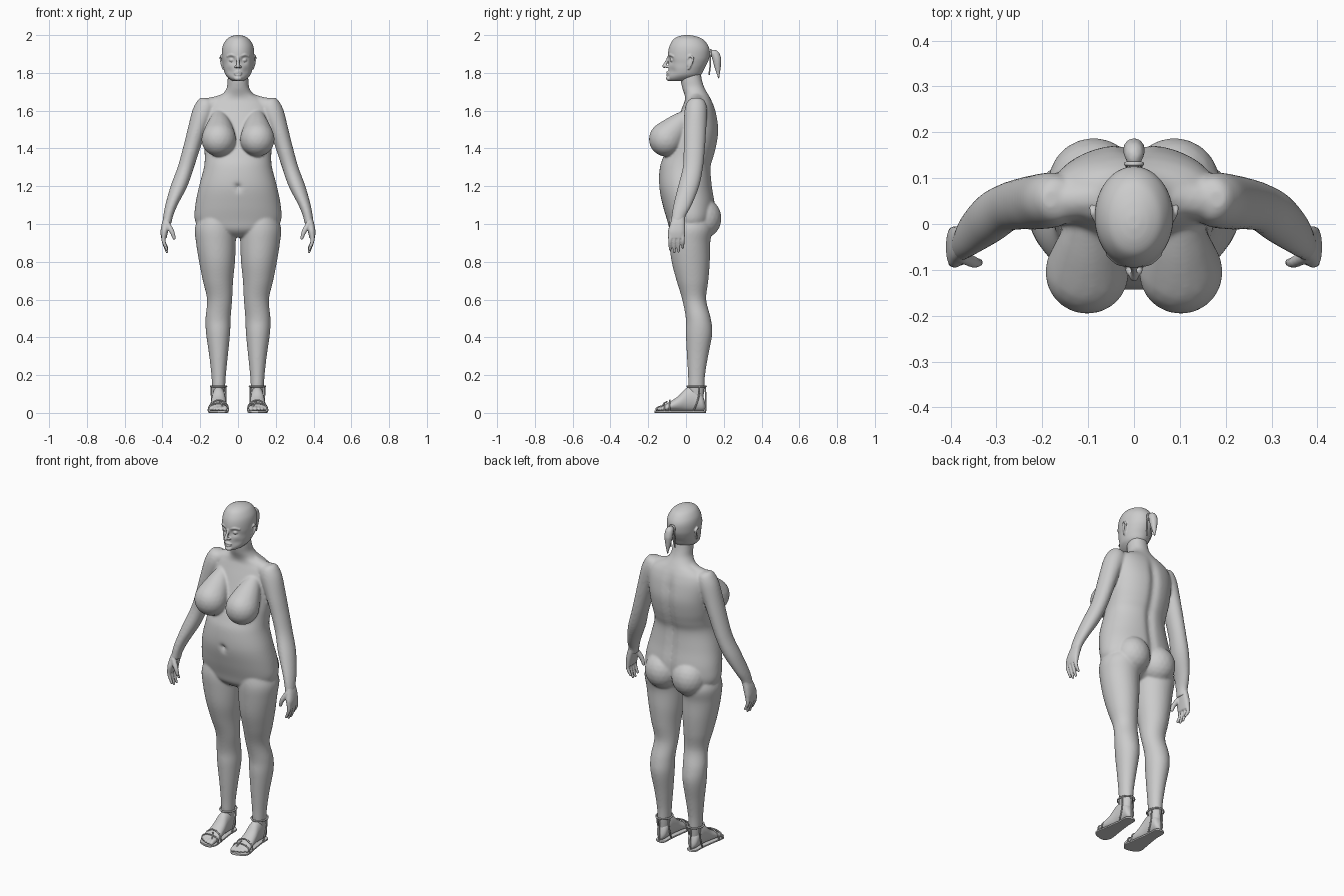
import bpy, bmesh, math
from mathutils import Vector, Matrix


def spline(keys, steps=5):
    """Catmull-Rom interpolation of equal-length tuples."""
    k = [Vector(p) for p in keys]
    out = []
    for i in range(len(k) - 1):
        a, b, c, d = k[max(i - 1, 0)], k[i], k[i + 1], k[min(i + 2, len(k) - 1)]
        for s in range(steps):
            t = s / steps
            m0, m1 = (c - a) / 2, (d - b) / 2
            out.append(b * (2*t**3 - 3*t**2 + 1) + m0 * (t**3 - 2*t**2 + t)
                       + c * (3*t**2 - 2*t**3) + m1 * (t**3 - t**2))
    return out + [k[-1]]


def loft(bm, keys, side=1, axis='z', power=2.0, n=48, shape=None, steps=5):
    """Rings (level, x0, x1, low, high) stacked along z or y."""
    prev = None
    for lv, x0, x1, lo, hi in spline(keys, steps):
        ring = []
        for j in range(n):
            c, s = math.cos(math.tau * j / n), math.sin(math.tau * j / n)
            u = (x0 + x1) / 2 + (x1 - x0) / 2 * math.copysign(abs(c) ** (2 / power), c)
            w = (lo + hi) / 2 + (hi - lo) / 2 * math.copysign(abs(s) ** (2 / power), s)
            p = Vector((u * side, w, lv) if axis == 'z' else (u * side, lv, w))
            if shape:
                p.y += shape(p)
            ring.append(bm.verts.new(p))
        if prev:
            for j in range(n):
                bm.faces.new((prev[j], prev[(j+1) % n], ring[(j+1) % n], ring[j]))
        else:
            bm.faces.new(ring)
        prev = ring
    bm.faces.new(prev)


def ball(bm, pos, radii, tilt=0, sub=3):
    m = Matrix.Translation(pos) @ Matrix.Rotation(tilt, 4, 'X') @ Matrix.Diagonal((*radii, 1))
    bmesh.ops.create_icosphere(bm, subdivisions=sub, radius=1, matrix=m)


def chain(bm, keys, side=1, steps=6, sub=2):
    """Rounded tapering limb swept through points (x, y, z, radius)."""
    for x, y, z, r in spline(keys, steps):
        ball(bm, (x * side, y, z), (r, r, r), 0, sub)


def finish(name, bm, voxel=0, smooth=0):
    bmesh.ops.recalc_face_normals(bm, faces=bm.faces)
    for f in bm.faces:
        f.smooth = True
    me = bpy.data.meshes.new(name)
    bm.to_mesh(me)
    bm.free()
    ob = bpy.data.objects.new(name, me)
    bpy.context.collection.objects.link(ob)
    if voxel:
        r = ob.modifiers.new("fuse", 'REMESH')
        r.mode, r.voxel_size, r.use_smooth_shade = 'VOXEL', voxel, True
        s = ob.modifiers.new("soften", 'SMOOTH')
        s.factor, s.iterations = 0.5, smooth
    return ob


def cord(name, paths, r, cyclic=False, sides=(1, -1)):
    cu = bpy.data.curves.new(name, 'CURVE')
    cu.dimensions, cu.bevel_depth, cu.bevel_resolution, cu.resolution_u = '3D', r, 2, 6
    for pts in paths:
        for sd in sides:
            sp = cu.splines.new('NURBS')
            sp.points.add(len(pts) - 1)
            for q, p in zip(sp.points, pts):
                q.co = (p[0] * sd, p[1], p[2], 1)
            sp.order_u, sp.use_cyclic_u, sp.use_endpoint_u = 3, cyclic, not cyclic
    ob = bpy.data.objects.new(name, cu)
    bpy.context.collection.objects.link(ob)


def sym(rows):
    return [(z, -w, w, a, b) for z, w, a, b in rows]


def bump(p, x, z, r):
    return math.exp(-((abs(p.x) - x) ** 2 + (p.z - z) ** 2) / r ** 2)


# Trunk with spine groove and navel, then limbs
def trunk_shape(p):
    if p.y > 0:
        return -0.014 * math.exp(-(p.x / 0.025) ** 2) * max(0, min(1, (1.66 - p.z) / 0.1))
    return 0.022 * bump(p, 0, 1.195, 0.015)


body = bmesh.new()
loft(body, sym([(1.80, .053, -.03, .078), (1.76, .055, -.028, .085), (1.72, .06, -.02, .098),
                (1.685, .085, -.008, .118), (1.66, .135, -.005, .132), (1.63, .17, -.015, .147),
                (1.58, .183, -.035, .163), (1.5, .182, -.065, .174), (1.42, .18, -.095, .165),
                (1.36, .176, -.118, .15), (1.3, .18, -.138, .134), (1.2, .206, -.143, .14),
                (1.1, .226, -.123, .155), (1.02, .228, -.1, .15), (.97, .19, -.085, .12),
                (.94, .09, -.055, .08), (.93, .03, -.03, .05)]), power=2.15, n=96, shape=trunk_shape)
for s in (1, -1):
    # legs
    loft(body, [(1.05, .03, .2, -.08, .12), (.98, .012, .228, -.092, .14), (.9, .012, .222, -.088, .128),
                (.8, .016, .206, -.076, .126), (.7, .026, .186, -.05, .118), (.6, .031, .164, -.02, .107),
                (.5, .039, .172, -.001, .131), (.42, .042, .169, -.001, .139), (.3, .054, .152, .005, .117),
                (.2, .064, .141, .011, .101), (.12, .069, .136, .014, .097), (.06, .075, .13, .03, .09)], s)
    # arms and shoulder line
    loft(body, [(1.668, .165, .2, .035, .075), (1.65, .13, .217, .008, .1), (1.6, .12, .242, -.008, .112),
                (1.5, .165, .267, -.012, .107), (1.4, .2, .292, -.012, .1), (1.3, .233, .32, -.017, .09),
                (1.2, .268, .357, -.042, .07), (1.1, .32, .385, -.067, .03), (1.04, .344, .396, -.077, -.002),
                (1.0, .352, .4, -.08, -.01)], s)
    chain(body, [(.03, .055, 1.665, .045), (.1, .055, 1.637, .045), (.18, .05, 1.615, .05)], s)
    # chest volumes and hips
    chain(body, [(.1, .0, 1.565, .04), (.1, -.05, 1.51, .068), (.102, -.1, 1.455, .09),
                 (.102, -.104, 1.448, .09)], s, 8, 3)
    ball(body, (.088 * s, .087, 1.03), (.1, .101, .108))
finish("body", body, .006, 10)


# Head with eye sockets, brow, nose, lips and ears
def face_shape(p):
    if p.y > 0:
        return 0
    return .013 * bump(p, .033, 1.868, .018) + .006 * bump(p, .045, 1.81, .02)


head = bmesh.new()
loft(head, sym([(2.0, .012, -.01, .02), (1.993, .036, -.04, .055), (1.978, .06, -.066, .09),
                (1.95, .078, -.084, .114), (1.92, .085, -.093, .125), (1.88, .085, -.096, .123),
                (1.85, .081, -.092, .112), (1.82, .076, -.093, .096), (1.79, .066, -.094, .08),
                (1.77, .048, -.095, .055), (1.757, .028, -.085, .02)]), n=96, shape=face_shape, steps=7)
chain(head, [(0, -.092, 1.882, .008), (0, -.105, 1.856, .008), (0, -.115, 1.836, .0105)])
chain(head, [(-.02, -.094, 1.799, .003), (0, -.099, 1.803, .006), (.02, -.094, 1.799, .003)])
chain(head, [(-.018, -.093, 1.793, .003), (0, -.098, 1.789, .0065), (.018, -.093, 1.793, .003)])
ball(head, (0, -.089, 1.771), (.022, .017, .014))
for s in (1, -1):
    chain(head, [(.014, -.088, 1.889, .007), (.035, -.082, 1.896, .008), (.056, -.066, 1.888, .006)], s)
    ball(head, (.033 * s, -.073, 1.868), (.014, .012, .011))
    ball(head, (.011 * s, -.1, 1.833), (.008, .012, .007))
    chain(head, [(.077, .008, 1.835, .005), (.083, .008, 1.872, .005), (.09, .022, 1.889, .006),
                 (.092, .037, 1.876, .006), (.087, .028, 1.848, .006), (.079, .014, 1.822, .006)], s)
    ball(head, (.08 * s, .02, 1.857), (.007, .016, .028), -.3)
finish("head", head, .0035, 3)

# Hands
hands = bmesh.new()
for s in (1, -1):
    loft(hands, [(1.06, .345, .387, -.067, -.002), (1.03, .353, .395, -.075, -.006),
                 (1.0, .36, .404, -.084, -.005), (.96, .37, .41, -.095, -.005),
                 (.925, .378, .407, -.092, -.008)], s, power=2.5)
    for y, tip in ((-.084, .866), (-.062, .853), (-.039, .855), (-.017, .875)):
        chain(hands, [(.393, y, .945, .012), (.394, y, .91, .0105), (.377, y, tip, .0075)], s, 8)
    chain(hands, [(.375, -.07, 1.0, .016), (.35, -.083, .96, .013), (.338, -.084, .925, .009)], s, 8)
finish("hands", hands, .004, 3)

# Feet with toes
feet = bmesh.new()
for s in (1, -1):
    loft(feet, [(.102, .09, .115, .018, .05), (.085, .072, .132, .01, .1), (.045, .068, .136, .01, .14),
                (.0, .066, .139, .01, .13), (-.04, .062, .144, .01, .09), (-.08, .057, .15, .01, .062),
                (-.115, .055, .154, .01, .043), (-.13, .06, .148, .01, .033)], s, 'y')
    for x, tip, r in ((.069, -.15, .014), (.092, -.15, .011), (.111, -.145, .01),
                      (.128, -.136, .01), (.145, -.122, .0095)):
        chain(feet, [(x, -.1, .027, r), (x, tip + .018, .026, r), (x, tip, .02, r * .9)], s)
finish("feet", feet, .004, 3)

# Sandals: sole, ankle loop, side and toe straps
sole = bmesh.new()
for s in (1, -1):
    loft(sole, [(.106, .09, .115, 0, .012), (.09, .072, .133, 0, .012), (.03, .07, .135, 0, .012),
                (-.06, .058, .148, 0, .012), (-.12, .05, .158, 0, .012), (-.15, .056, .145, 0, .012),
                (-.166, .07, .105, 0, .012)], s, 'y', power=6)
finish("sandal_soles", sole)
loop = [(.103 + .043 * math.cos(a), .056 + .051 * math.sin(a), .14)
        for a in (i * math.tau / 12 for i in range(12))]
cord("ankle_straps", [loop], .005, True)
cord("side_straps", [[(.141, .07, .14), (.141, .075, .08), (.136, .04, .012)],
                     [(.064, .07, .14), (.064, .075, .08), (.068, .04, .012)],
                     [(.103, .1, .142), (.103, .108, .08), (.103, .104, .01)]], .004)
cord("toe_straps", [[(.052, y, .01), (.05, y, .04), (.085, y, h), (.12, y, h), (.157, y, .035), (.157, y, .01)]
                    for y, h in ((-.085, .068), (-.115, .051))]
     + [[(.081, -.13, .012), (.081, -.13, .045), (.095, -.1, .06)]], .004)

# Ponytail with tie and loose strands
tail = bmesh.new()
chain(tail, [(0, .12, 1.903, .012), (0, .133, 1.905, .013), (0, .153, 1.9, .022), (0, .163, 1.872, .024),
             (0, .167, 1.835, .018), (0, .171, 1.795, .009), (0, .173, 1.772, .004)], 1, 8)
finish("ponytail", tail, .004, 3)
cord("hair_tie", [[(.018 * math.cos(a), .131, 1.905 + .018 * math.sin(a))
                   for a in (i * math.tau / 10 for i in range(10))]], .005, True, (1,))
cord("loose_strands", [[(.012, .128, 1.905), (.018, .133, 1.86), (.013, .122, 1.79)]], .004)
